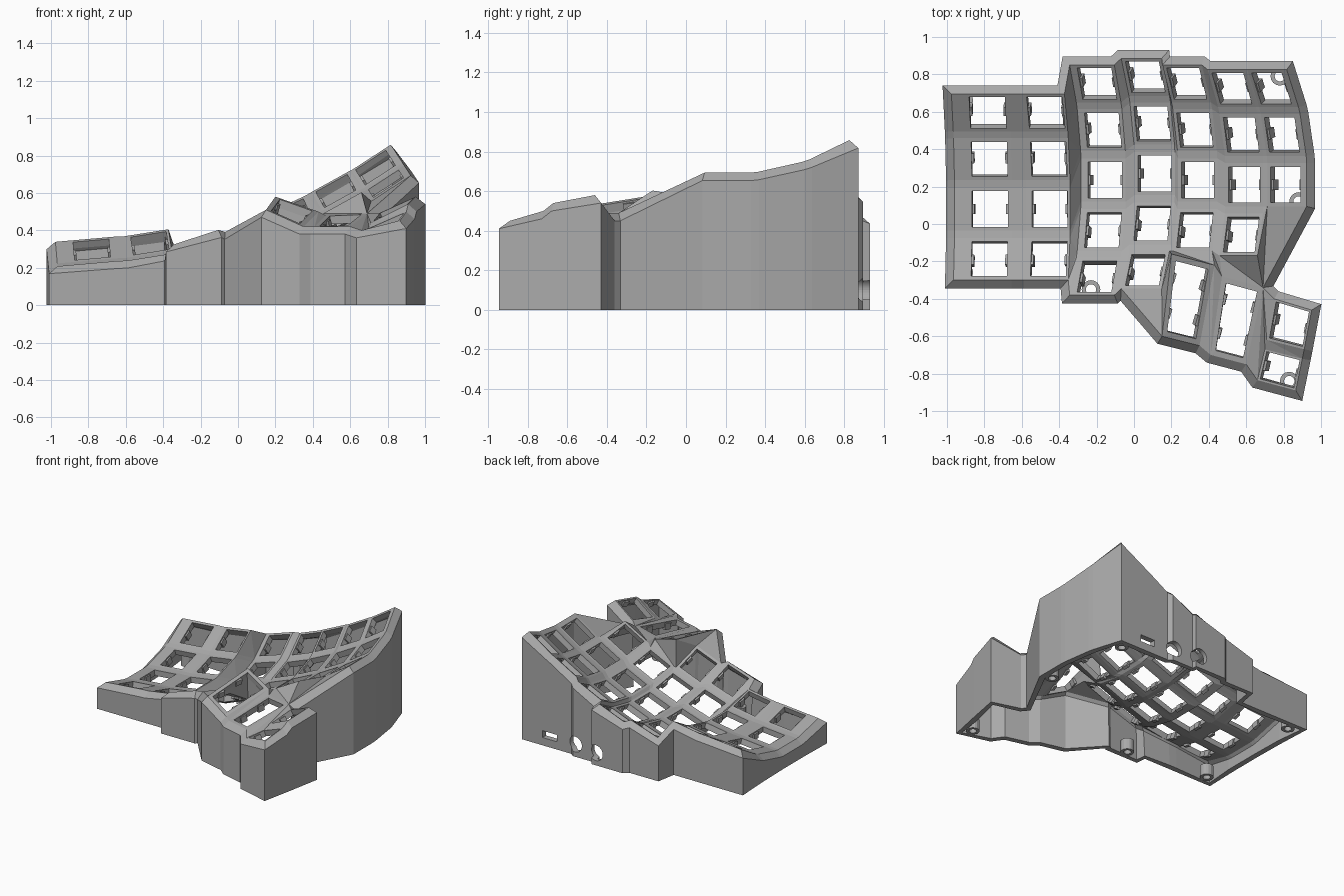
import bpy, bmesh, math
from mathutils import Vector, Matrix

cube = bpy.data.objects.get("Cube")
if cube:
    bpy.data.objects.remove(cube, do_unlink=True)

grey = bpy.data.materials.new("plain_grey")
grey.use_nodes = True
COLOR = (0.4, 0.4, 0.4, 1)
grey.diffuse_color = COLOR
grey.node_tree.nodes["Principled BSDF"].inputs["Base Color"].default_value = COLOR

RADIUS, STEP = 1.03, math.radians(15)   # curvature of each key column
HALF, HOLE = 0.116, 0.096               # key plate and opening half sizes
WALL = 0.045

# x, y, z, tilt, rows, left half width, right half width
COLUMNS = [
    (-0.77, 0.08, 0.16, 5, 4, 0.19, 0.12),
    (-0.45, 0.08, 0.195, 9, 4, 0.13, 0.11),
    (-0.155, 0.235, 0.18, 18, 5, 0.135, HALF),
    (0.11, 0.27, 0.25, 21, 5, HALF, HALF),
    (0.34, 0.235, 0.36, 25, 4, HALF, HALF),
    (0.59, 0.21, 0.49, 29, 4, HALF, HALF),
    (0.81, 0.21, 0.62, 33, 3, HALF, 0.135),
]

bm = bmesh.new()
clips = bmesh.new()
hole_verts = set()


def make_object(name, mesh_bm):
    mesh = bpy.data.meshes.new(name)
    mesh_bm.to_mesh(mesh)
    mesh_bm.free()
    mesh.materials.append(grey)
    obj = bpy.data.objects.new(name, mesh)
    bpy.context.collection.objects.link(obj)
    return obj


def on_column(col, row, u, v):
    x, y, z, tilt = COLUMNS[col][:4]
    a, t = STEP * (2 - row), math.radians(tilt)
    h = RADIUS * (1 - math.cos(a)) + v * math.sin(a)
    return Vector((x + u * math.cos(t) - h * math.sin(t),
                   y + RADIUS * math.sin(a) + v * math.cos(a),
                   z + u * math.sin(t) + h * math.cos(t)))


def add_clips(hole, spots):
    """Small retaining nubs on the left and right sides of an opening."""
    bl, br, fr, fl = hole
    across = (br - bl).normalized()
    along = (bl - fl).normalized()
    normal = across.cross(along).normalized()
    along = normal.cross(across)
    rot = Matrix((across, along, normal)).transposed().to_4x4()
    for a, b in ((bl, fl), (br, fr)):
        for s in spots:
            place = Matrix.Translation(a.lerp(b, s) - normal * 0.035) @ rot
            bmesh.ops.create_cube(clips, size=1, matrix=place @ Matrix.Diagonal((0.024, 0.055, 0.05, 1)))


def add_key(corners, hole, spots=(0.5,)):
    """Plate around one opening; corner order is BL, BR, FR, FL."""
    outer = [bm.verts.new(p) for p in corners]
    inner = [bm.verts.new(p) for p in hole]
    hole_verts.update(inner)
    for i in range(4):
        j = (i + 1) % 4
        bm.faces.new((outer[j], outer[i], inner[i], inner[j]))
    add_clips(hole, spots)
    return outer


def web(*verts):
    """Fan of triangles filling the gap between plates."""
    for a, b in zip(verts[1:], verts[2:]):
        bm.faces.new((verts[0], a, b))


# Curved key columns
keys = []
for c, (_, _, _, _, rows, lw, rw) in enumerate(COLUMNS):
    column = []
    for r in range(rows):
        frame = [on_column(c, r, u, v) for u, v in ((-lw, HALF), (rw, HALF), (rw, -HALF), (-lw, -HALF))]
        hole = [on_column(c, r, u * HOLE, v * HOLE) for u, v in ((-1, 1), (1, 1), (1, -1), (-1, -1))]
        column.append(add_key(frame, hole))
    keys.append(column)
    for up, down in zip(column, column[1:]):
        web(up[3], down[0], down[1], up[2])

# Webs between neighbouring columns
for a, b in zip(keys, keys[1:]):
    right = [k[i] for k in a for i in (1, 2)]
    left = [k[i] for k in b for i in (0, 3)]
    n = min(len(right), len(left))
    for i in range(n - 1):
        web(right[i], right[i + 1], left[i + 1], left[i])

# Thumb cluster
THUMBS = [
    [(0.20, -0.16, 0.58), (0.43, -0.22, 0.50), (0.35, -0.65, 0.42), (0.15, -0.60, 0.51)],
    [(0.47, -0.28, 0.48), (0.69, -0.34, 0.49), (0.60, -0.75, 0.42), (0.41, -0.70, 0.42)],
    [(0.75, -0.40, 0.49), (0.95, -0.46, 0.58), (0.91, -0.67, 0.54), (0.71, -0.62, 0.44)],
    [(0.70, -0.67, 0.41), (0.90, -0.72, 0.50), (0.865, -0.89, 0.45), (0.66, -0.835, 0.40)],
]
thumbs = []
for i, pts in enumerate(THUMBS):
    bl, br, fr, fl = pts = [Vector(p) for p in pts]
    mu, mv = (0.12, 0.07) if i < 2 else (0.06, 0.06)

    def inset(s, t):
        return bl.lerp(br, s).lerp(fl.lerp(fr, s), t)
    hole = [inset(mu, mv), inset(1 - mu, mv), inset(1 - mu, 1 - mv), inset(mu, 1 - mv)]
    thumbs.append(add_key(pts, hole, (0.25, 0.75) if i < 2 else (0.5,)))
t1, t2, s1, s2 = thumbs

# Webs joining the thumb cluster and the ragged front ends of the columns
c1, c2, c3, c4, c5, c6 = (k[-1] for k in keys[1:])
web(c1[2], c2[3], c2[0], keys[2][3][3])
web(keys[3][3][2], c3[1], c4[3])
web(t1[0], c4[3], c3[1], c3[2], t1[3])
web(c3[3], t1[3], c3[2])
web(c4[3], t1[0], t1[1], c4[2])
web(c4[2], t1[1], t2[0], c5[3])
web(c5[3], t2[0], t2[1], c5[2])
web(c6[3], keys[5][2][2], c5[1], c5[2], t2[1], c6[2])
web(t1[1], t1[2], t2[3], t2[0])
web(t2[1], t2[2], s2[3], s2[0], s1[3], s1[0])
web(s1[3], s2[0], s2[1], s1[2])

# Orient the sheet upwards
bmesh.ops.recalc_face_normals(bm, faces=bm.faces[:])
if sum(f.normal.z for f in bm.faces) < 0:
    bmesh.ops.reverse_faces(bm, faces=bm.faces[:])

# Bevelled rim and vertical outer wall
border = [e for e in bm.edges if e.is_boundary and not hole_verts & set(e.verts)]
outward = {}
for e in border:
    loop = e.link_loops[0]
    d = loop.link_loop_next.vert.co - loop.vert.co
    n = Vector((d.y, -d.x, 0)).normalized()
    for v in e.verts:
        outward.setdefault(v, []).append(n)
shift = {}
for v, ns in outward.items():
    total = sum(ns, Vector())
    shift[v.co.to_tuple(5)] = total * WALL / max(0.6, 1 + ns[0].dot(ns[-1]))

ring = bmesh.ops.extrude_edge_only(bm, edges=border)["geom"]
for v in (g for g in ring if isinstance(g, bmesh.types.BMVert)):
    v.co += shift[v.co.to_tuple(5)] - Vector((0, 0, 0.04))
ring_edges = [g for g in ring if isinstance(g, bmesh.types.BMEdge) and g.is_boundary]
skirt = bmesh.ops.extrude_edge_only(bm, edges=ring_edges)["geom"]
for v in (g for g in skirt if isinstance(g, bmesh.types.BMVert)):
    v.co.z = 0
bmesh.ops.recalc_face_normals(bm, faces=bm.faces[:])
if sum(f.normal.z * f.calc_area() for f in bm.faces) < 0:
    bmesh.ops.reverse_faces(bm, faces=bm.faces[:])

shell = make_object("case_shell", bm)
solid = shell.modifiers.new("thickness", 'SOLIDIFY')
solid.thickness, solid.offset = 0.045, -1
make_object("switch_clips", clips)

# Port openings through the back wall
cutter_bm = bmesh.new()
turn = Matrix.Rotation(math.pi / 2, 4, 'X')
for x in (0.36, 0.15):
    bmesh.ops.create_cone(cutter_bm, cap_ends=True, segments=32, radius1=0.062, radius2=0.062,
                          depth=0.3, matrix=Matrix.Translation((x, 0.9, 0.1)) @ turn)
bmesh.ops.create_cube(cutter_bm, size=1, matrix=Matrix.Translation((0.6, 0.9, 0.09)) @ Matrix.Diagonal((0.13, 0.3, 0.055, 1)))
bmesh.ops.create_cube(cutter_bm, size=1, matrix=Matrix.Translation((0.6, 0.95, 0.09)) @ Matrix.Diagonal((0.21, 0.16, 0.1, 1)))
cutter = make_object("port_cutter", cutter_bm)
cutter.hide_render = True
cut = shell.modifiers.new("ports", 'BOOLEAN')
cut.operation, cut.solver, cut.object = 'DIFFERENCE', 'EXACT', cutter
bpy.context.view_layer.objects.active = shell
for name in ("thickness", "ports"):
    bpy.ops.object.modifier_apply(modifier=name)
bpy.data.objects.remove(cutter, do_unlink=True)

# Screw bosses inside the bottom corners
bosses = bmesh.new()
for x, y in ((-0.91, 0.66), (-0.91, -0.26), (-0.23, -0.35), (0.78, 0.79), (0.88, 0.12), (0.83, -0.84)):
    rings = []
    for radius, z in ((0.028, 0), (0.05, 0), (0.05, 0.09), (0.028, 0.09)):
        spots = [i * math.tau / 16 for i in range(16)]
        rings.append([bosses.verts.new((x + radius * math.cos(a), y + radius * math.sin(a), z)) for a in spots])
    for lo, hi in zip(rings, rings[1:] + rings[:1]):
        for i in range(16):
            j = (i + 1) % 16
            bosses.faces.new((lo[i], lo[j], hi[j], hi[i]))
bmesh.ops.recalc_face_normals(bosses, faces=bosses.faces[:])
make_object("screw_bosses", bosses)
